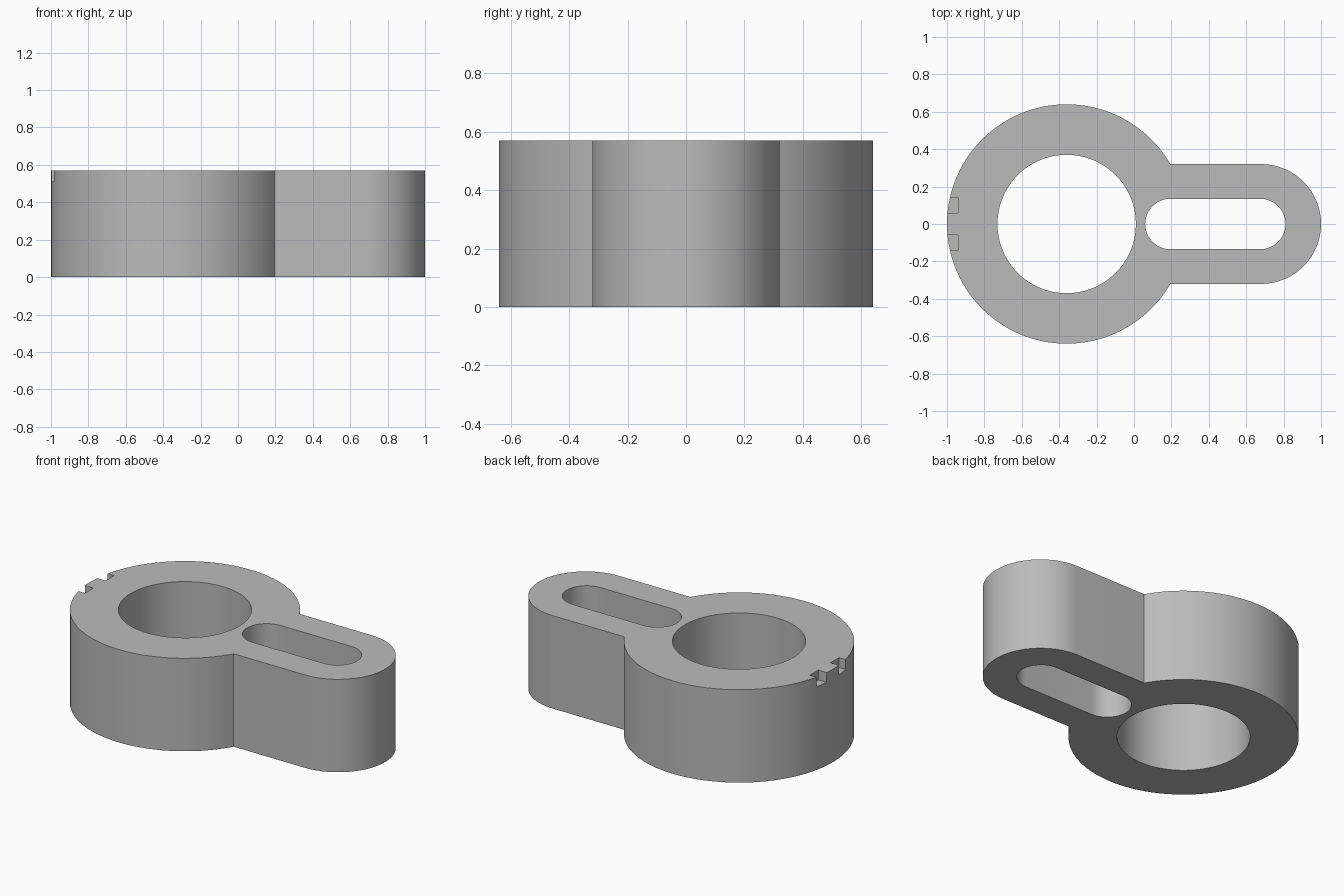
import bpy
import bmesh
from math import pi, cos, sin, asin

HEIGHT = 0.57
RING_X, RING_R, HOLE_R = -0.36, 0.64, 0.37
ARM_X, ARM_R = 0.68, 0.32
SLOT_R, SLOT_START, SLOT_END = 0.135, 0.195, 0.675

cube = bpy.data.objects.get("Cube")
if cube:
    bpy.data.objects.remove(cube, do_unlink=True)

grey = bpy.data.materials.new("plain grey")
grey.use_nodes = True
colour = (0.5, 0.5, 0.5, 1)
grey.diffuse_color = colour
grey.node_tree.nodes["Principled BSDF"].inputs["Base Color"].default_value = colour


def arc(cx, radius, start, end, steps):
    """Points along an arc centred on the x axis."""
    angles = [start + (end - start) * i / steps for i in range(steps + 1)]
    return [(cx + radius * cos(a), radius * sin(a)) for a in angles]


def prism(name, outline, bottom, top):
    """Closed solid extruded upward from a counter-clockwise outline."""
    bm = bmesh.new()
    face = bm.faces.new([bm.verts.new((x, y, bottom)) for x, y in outline])
    moved = bmesh.ops.extrude_face_region(bm, geom=[face])["geom"]
    verts = [v for v in moved if isinstance(v, bmesh.types.BMVert)]
    bmesh.ops.translate(bm, verts=verts, vec=(0, 0, top - bottom))
    bmesh.ops.recalc_face_normals(bm, faces=bm.faces)
    mesh = bpy.data.meshes.new(name)
    bm.to_mesh(mesh)
    bm.free()
    mesh.materials.append(grey)
    obj = bpy.data.objects.new(name, mesh)
    bpy.context.collection.objects.link(obj)
    return obj


# Body: large ring outline running into a round-ended arm
join = asin(ARM_R / RING_R)
body = prism("slotted_ring_body",
             arc(RING_X, RING_R, join, 2 * pi - join, 100)
             + arc(ARM_X, ARM_R, -pi / 2, pi / 2, 48), 0, HEIGHT)

# Cutters: round bore, long slot and two small rim notches
bore = arc(RING_X, HOLE_R, 0, 2 * pi, 96)[:-1]
slot = (arc(SLOT_END, SLOT_R, -pi / 2, pi / 2, 32)
        + arc(SLOT_START, SLOT_R, pi / 2, 3 * pi / 2, 32))
cutters = [prism("bore_cutter", bore, -0.1, HEIGHT + 0.1),
           prism("slot_cutter", slot, -0.1, HEIGHT + 0.1)]
for side, low in (("left", 0.06), ("right", -0.14)):
    notch = [(-1.1, low), (-0.94, low), (-0.94, low + 0.082), (-1.1, low + 0.082)]
    cutters.append(prism(side + "_notch_cutter", notch, HEIGHT - 0.06, HEIGHT + 0.1))

for cutter in cutters:
    cutter.hide_render = True
    cut = body.modifiers.new(cutter.name, "BOOLEAN")
    cut.operation = "DIFFERENCE"
    cut.solver = "EXACT"
    cut.object = cutter

# Bake the cuts and drop the cutters
depsgraph = bpy.context.evaluated_depsgraph_get()
baked = bpy.data.meshes.new_from_object(body.evaluated_get(depsgraph))
body.modifiers.clear()
body.data = baked
for cutter in cutters:
    bpy.data.objects.remove(cutter, do_unlink=True)

# Smooth round walls, crisp edges
bpy.ops.object.select_all(action="DESELECT")
body.select_set(True)
bpy.context.view_layer.objects.active = body
bpy.ops.object.shade_smooth_by_angle(angle=pi / 6)
